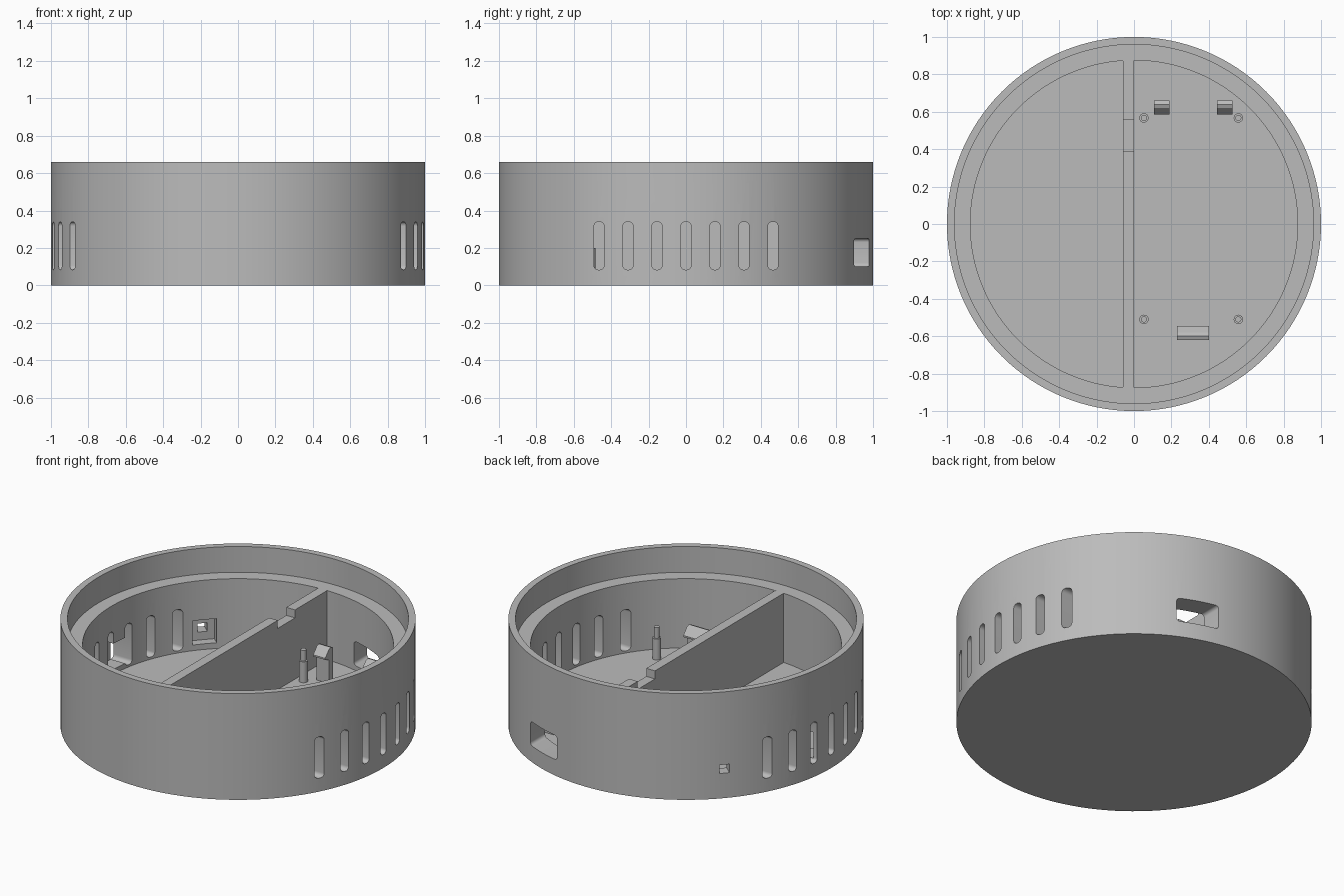
import bpy, bmesh, math
from mathutils import Matrix, Vector

old = bpy.data.objects.get("Cube")
if old:
    bpy.data.objects.remove(old, do_unlink=True)

FLOOR, LEDGE, TOP = 0.07, 0.5, 0.66
R_IN, R_LIP = 0.875, 0.96

grey = bpy.data.materials.new("matte grey plastic")
grey.use_nodes = True
grey.diffuse_color = (0.5, 0.5, 0.5, 1)
grey.node_tree.nodes["Principled BSDF"].inputs["Base Color"].default_value = (0.5, 0.5, 0.5, 1)


def finish(bm, name):
    bmesh.ops.recalc_face_normals(bm, faces=bm.faces)
    mesh = bpy.data.meshes.new(name)
    bm.to_mesh(mesh)
    bm.free()
    mesh.materials.append(grey)
    obj = bpy.data.objects.new(name, mesh)
    bpy.context.collection.objects.link(obj)
    return obj


def activate(obj):
    bpy.ops.object.select_all(action='DESELECT')
    obj.select_set(True)
    bpy.context.view_layer.objects.active = obj


def smooth(obj):
    activate(obj)
    bpy.ops.object.shade_smooth_by_angle(angle=math.radians(30))


def lathe(name, profile, steps, centre=(0, 0)):
    bm = bmesh.new()
    verts = [bm.verts.new((r, 0, z)) for r, z in profile]
    edges = [bm.edges.new(pair) for pair in zip(verts, verts[1:])]
    bmesh.ops.spin(bm, geom=verts + edges, cent=(0, 0, 0), axis=(0, 0, 1),
                   angle=math.tau, steps=steps)
    bmesh.ops.remove_doubles(bm, verts=bm.verts, dist=1e-4)
    bmesh.ops.translate(bm, verts=bm.verts, vec=(*centre, 0))
    return finish(bm, name)


def box(name, low, high, radius=0, axis=0, turn=0):
    """Box between two corners, edges along one axis rounded, turned about z."""
    low, high = Vector(low), Vector(high)
    bm = bmesh.new()
    bmesh.ops.create_cube(bm, size=1)
    bmesh.ops.scale(bm, vec=high - low, verts=bm.verts)
    bmesh.ops.translate(bm, vec=(low + high) / 2, verts=bm.verts)
    if radius:
        along = [e for e in bm.edges
                 if abs(e.verts[0].co[axis] - e.verts[1].co[axis]) > 1e-5]
        bmesh.ops.bevel(bm, geom=along, offset=radius, segments=5,
                        profile=0.5, affect='EDGES')
    bmesh.ops.rotate(bm, verts=bm.verts, cent=(0, 0, 0),
                     matrix=Matrix.Rotation(turn, 3, 'Z'))
    return finish(bm, name)


def prism_x(name, outline, x0, x1):
    """Extrude a (y, z) outline from x0 to x1."""
    bm = bmesh.new()
    face = bm.faces.new([bm.verts.new((x0, y, z)) for y, z in outline])
    new = bmesh.ops.extrude_face_region(bm, geom=[face])["geom"]
    bmesh.ops.translate(bm, vec=(x1 - x0, 0, 0),
                        verts=[v for v in new if isinstance(v, bmesh.types.BMVert)])
    return finish(bm, name)


def cut(target, cutter):
    cutter.hide_render = True
    mod = target.modifiers.new("cut", 'BOOLEAN')
    mod.operation = 'DIFFERENCE'
    mod.solver = 'EXACT'
    mod.object = cutter
    activate(target)
    bpy.ops.object.modifier_apply(modifier=mod.name)
    bpy.data.objects.remove(cutter, do_unlink=True)


# Round housing with floor, inner ledge and lip
housing = lathe("housing", [(0, 0), (1, 0), (1, TOP), (R_LIP, TOP), (R_LIP, LEDGE),
                            (R_IN, LEDGE), (R_IN, FLOOR), (0, FLOOR)], 128)

# Vent slots through both side walls
for i in range(-3, 4):
    y = i * 0.155
    cut(housing, box("slot_cutter", (-1.1, y - 0.027, 0.083),
                     (1.1, y + 0.027, 0.34), 0.024))

# Cable port in the back wall
cut(housing, box("port_cutter", (0.2, 0.7, 0.1), (0.44, 1.1, 0.25), 0.02, 1))

# Inner pocket between two of the vents
cut(housing, box("pocket_cutter", (-0.965, -0.02, 0.1), (-0.8, 0.175, 0.26)))

# Jack recess with a small hole on the diagonal
DIAGONAL = math.radians(137.5)
cut(housing, box("recess_cutter", (0.8, -0.07, 0.105), (0.93, 0.07, 0.255), turn=DIAGONAL))
cut(housing, box("hole_cutter", (0.8, -0.028, 0.155), (1.1, 0.028, 0.208), turn=DIAGONAL))
smooth(housing)

# Dividing wall with a cable notch in its top edge
END = 0.874
prism_x("partition", [(-END, FLOOR - 0.01), (END, FLOOR - 0.01), (END, LEDGE),
                      (0.56, LEDGE), (0.56, 0.45), (0.39, 0.45), (0.39, LEDGE),
                      (-END, LEDGE)], -0.06, 0)

# Stepped standoff pins for the circuit board
for x in (0.053, 0.558):
    for y in (-0.51, 0.567):
        smooth(lathe("standoff_pin", [(0, FLOOR), (0.025, FLOOR), (0.025, 0.2),
                                      (0.016, 0.2), (0.016, 0.267), (0, 0.267)],
                     24, (x, y)))

# Snap clips: a post whose hook reaches over the board
HOOK = [(0, FLOOR), (0.04, FLOOR), (0.04, 0.215), (0.075, 0.23),
        (0.075, 0.24), (0.04, 0.28), (0.02, 0.288), (0, 0.28)]
for name, x0, x1, back, way in (("back_clip_right", 0.107, 0.19, 0.66, -1),
                                ("back_clip_left", 0.443, 0.527, 0.66, -1),
                                ("front_clip", 0.23, 0.4, -0.62, 1)):
    prism_x(name, [(back + way * u, z) for u, z in HOOK], x0, x1)
